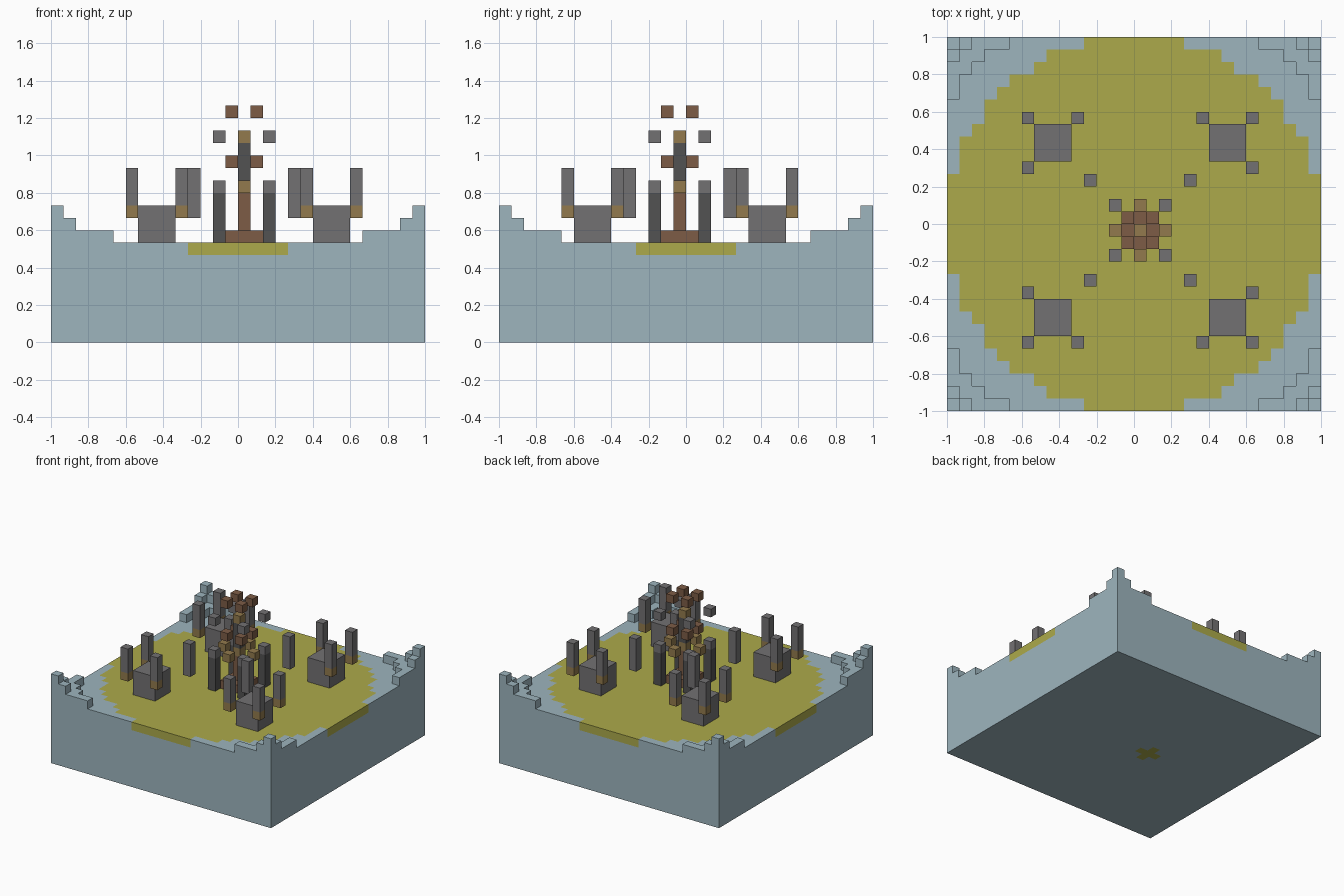
import bpy, bmesh
from mathutils import Vector

cube = bpy.data.objects.get("Cube")
if cube:
    bpy.data.objects.remove(cube, do_unlink=True)

N = 30            # cells along each side
U = 2 / N         # size of one cell
GROUND = 8        # ground level in cells


def material(name, rgb):
    m = bpy.data.materials.new(name)
    m.use_nodes = True
    m.diffuse_color = (*rgb, 1)
    m.node_tree.nodes["Principled BSDF"].inputs["Base Color"].default_value = (*rgb, 1)
    return m


BLUE = material("pale_blue_stone", (0.337, 0.462, 0.515))
YELLOW = material("mustard_ground", (0.413, 0.402, 0.07))
GREY = material("grey_stone", (0.171, 0.165, 0.171))
DARK = material("dark_stone", (0.084, 0.084, 0.084))
BROWN = material("brown_wood", (0.205, 0.107, 0.061))
OCHRE = material("ochre_wood", (0.288, 0.195, 0.074))


def finish(name, bm, mats):
    mesh = bpy.data.meshes.new(name)
    bm.to_mesh(mesh)
    bm.free()
    for m in mats:
        mesh.materials.append(m)
    obj = bpy.data.objects.new(name, mesh)
    bpy.context.collection.objects.link(obj)
    return obj


def block(name, mat, x, y, z, w=1, h=1):
    """Square block of w x w x h cells whose lowest corner is cell x, y, z."""
    bm = bmesh.new()
    bmesh.ops.create_cube(bm, size=1)
    for v in bm.verts:
        c = v.co + Vector((0.5, 0.5, 0.5))
        v.co = Vector(((x + c.x * w) * U - 1, (y + c.y * w) * U - 1, (z + c.z * h) * U))
    return finish(name, bm, [mat])


# Terrain: square slab with stepped corners and a round mustard clearing
CORNER = {9: (5, 3, 2, 1, 1), 10: (2, 1), 11: (1,)}


def height(x, y):
    a, b = min(x, N - 1 - x), min(y, N - 1 - y)
    return max([GROUND] + [lvl for lvl, rows in CORNER.items() if b < len(rows) and a < rows[b]])


def is_yellow(x, y, z):
    half = (N - 1) / 2
    disc = z == GROUND - 1 and (x - half) ** 2 + (y - half) ** 2 < half ** 2 + half
    patch = z == 0 and abs(x - 12) + abs(y - 14) <= 1
    return disc or patch


def build_terrain():
    cells = {(x, y, z) for x in range(N) for y in range(N) for z in range(height(x, y))}
    bm = bmesh.new()
    corners = {}

    def vert(p):
        if p not in corners:
            corners[p] = bm.verts.new((p[0] * U - 1, p[1] * U - 1, p[2] * U))
        return corners[p]

    for cell in cells:
        for axis in range(3):
            for side in (0, 1):
                near = list(cell)
                near[axis] += 2 * side - 1
                if tuple(near) in cells:
                    continue
                quad = []
                for s, t in ((0, 0), (1, 0), (1, 1), (0, 1)):
                    p = list(cell)
                    p[axis] += side
                    p[(axis + 1) % 3] += s
                    p[(axis + 2) % 3] += t
                    quad.append(vert(tuple(p)))
                face = bm.faces.new(quad if side else quad[::-1])
                face.material_index = int(is_yellow(*cell))
    finish("terrain", bm, [BLUE, YELLOW])


build_terrain()

# Four stone huts around the centre, each with floating posts
CX, CY = 15, 14   # centre cell of the layout
for sx in (-1, 1):
    for sy in (-1, 1):
        hx, hy = CX + 7 * sx, CY + 7 * sy
        block("hut", GREY, hx - 1, hy - 1, GROUND, 3, 3)
        for dx, dy in ((2, 2), (2, -2), (-2, 2)):
            px, py = hx + dx * sx, hy + dy * sy
            block("post_foot", OCHRE, px, py, 10)
            block("post", GREY, px, py, 11, 1, 3)
        block("inner_post", GREY, CX + 4 * sx, CY + 4 * sy, 10, 1, 4)

# Central tower: plinth and mast
block("tower_plinth", BROWN, CX - 1, CY - 1, GROUND, 3, 1)
block("mast_base", BROWN, CX, CY, 9, 1, 3)
block("mast_collar", OCHRE, CX, CY, 12)
block("mast_upper", DARK, CX, CY, 13, 1, 3)
block("mast_cap", OCHRE, CX, CY, 16)

# Corner pillars and floating cubes of the tower
for sx in (-1, 1):
    for sy in (-1, 1):
        px, py = CX + 2 * sx, CY + 2 * sy
        block("tower_pillar", DARK, px, py, GROUND, 1, 4)
        block("pillar_cap", GREY, px, py, 12)
        block("floating_stone", GREY, px, py, 16)
        for z in (14, 18):
            block("floating_wood", BROWN, CX + sx, CY + sy, z)

# Ochre cubes between the pillar caps
for dx, dy in ((2, 0), (-2, 0), (0, 2), (0, -2)):
    block("ring_cube", OCHRE, CX + dx, CY + dy, 12)
